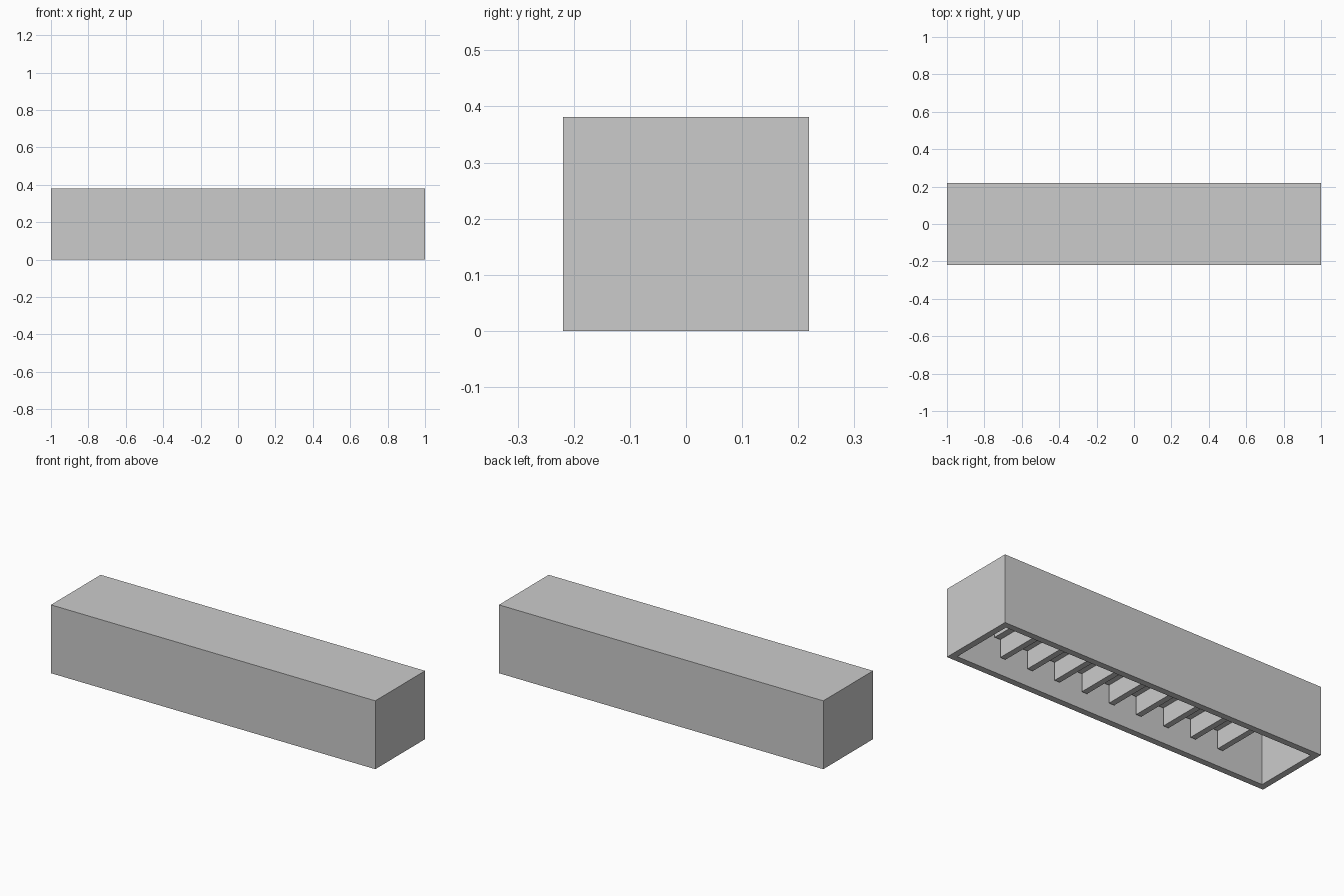
import bpy
import bmesh
from mathutils import Matrix, Vector

cube = bpy.data.objects.get("Cube")
if cube:
    bpy.data.objects.remove(cube, do_unlink=True)

LENGTH, DEPTH, HEIGHT, WALL = 2.0, 0.438, 0.381, 0.05
INNER_DEPTH = DEPTH - 2 * WALL

grey = bpy.data.materials.new("plain grey")
grey.use_nodes = True
grey.diffuse_color = (0.6, 0.6, 0.6, 1)
grey.node_tree.nodes["Principled BSDF"].inputs["Base Color"].default_value = (0.6, 0.6, 0.6, 1)


def add_object(name, bm):
    mesh = bpy.data.meshes.new(name)
    bm.to_mesh(mesh)
    bm.free()
    mesh.materials.append(grey)
    obj = bpy.data.objects.new(name, mesh)
    bpy.context.collection.objects.link(obj)
    return obj


def box(size, center):
    bm = bmesh.new()
    bmesh.ops.create_cube(bm, size=1, matrix=Matrix.Translation(center) @ Matrix.Diagonal((*size, 1)))
    return bm


# Housing: a box hollowed out from its underside
bm = box((LENGTH, DEPTH, HEIGHT), (0, 0, HEIGHT / 2))
bottom = min(bm.faces, key=lambda f: f.calc_center_median().z)
bmesh.ops.inset_region(bm, faces=[bottom], thickness=WALL)
cavity = bmesh.ops.extrude_face_region(bm, geom=[bottom])["geom"]
bmesh.ops.translate(bm, vec=Vector((0, 0, HEIGHT - WALL)),
                    verts=[v for v in cavity if isinstance(v, bmesh.types.BMVert)])
if bottom.is_valid:
    bmesh.ops.delete(bm, geom=[bottom], context='FACES_ONLY')
bmesh.ops.recalc_face_normals(bm, faces=bm.faces)
add_object("housing", bm)

# Mounting plate inside the cavity, carrying the fins
PLATE_LOW, PLATE_HIGH = 0.185, HEIGHT - WALL
add_object("fin_plate", box((1.48, INNER_DEPTH, PLATE_HIGH - PLATE_LOW),
                            (0, 0, (PLATE_LOW + PLATE_HIGH) / 2)))

# Row of cross fins
FIN_COUNT, FIN_STEP, FIN_THICK, FIN_LOW = 9, 0.172, 0.033, 0.085
for i in range(FIN_COUNT):
    x = (i - (FIN_COUNT - 1) / 2) * FIN_STEP
    add_object(f"fin_{i + 1}", box((FIN_THICK, INNER_DEPTH, PLATE_LOW - FIN_LOW),
                                   (x, 0, (PLATE_LOW + FIN_LOW) / 2)))
